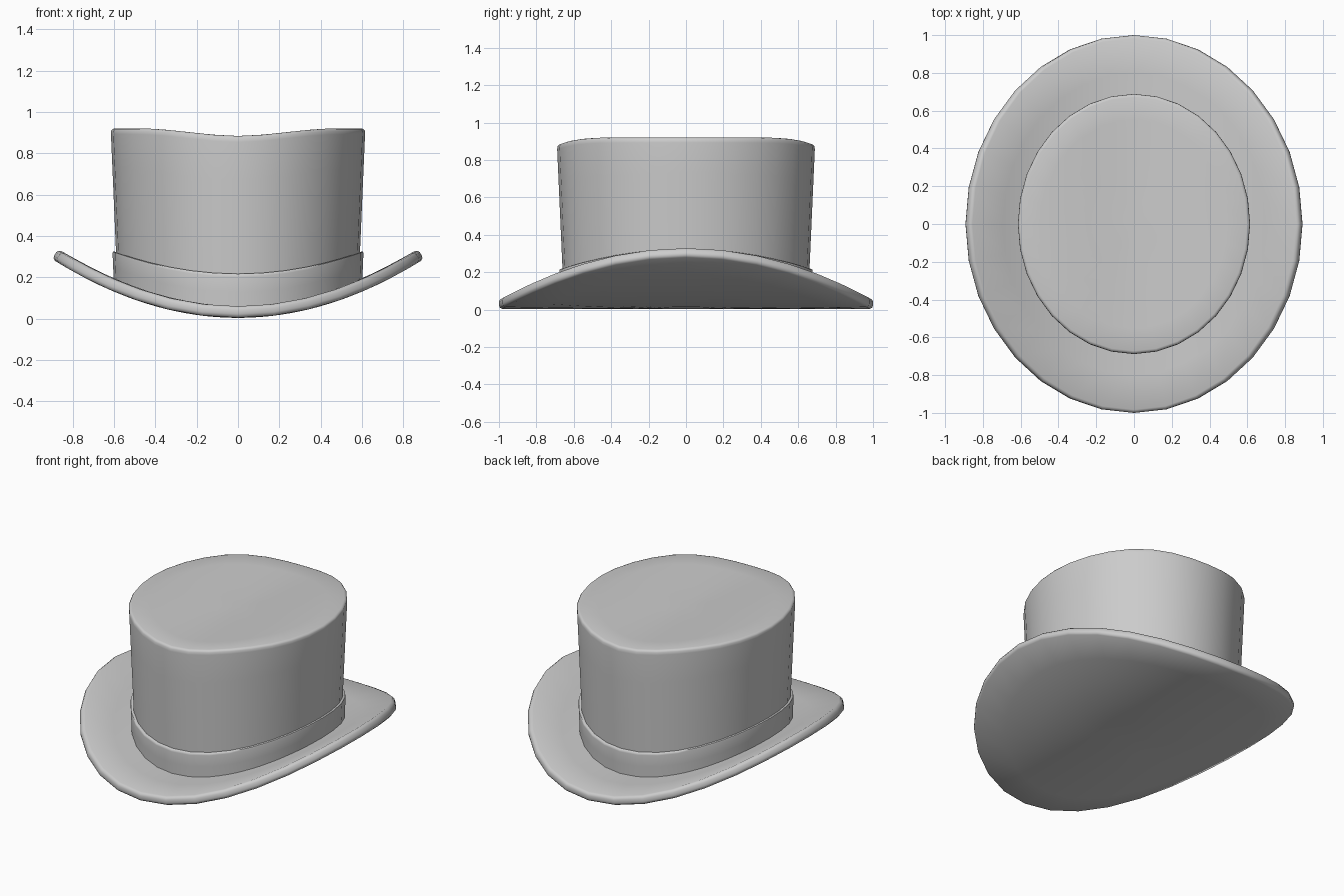
import bpy, bmesh, math
from mathutils import Vector

if "Cube" in bpy.data.objects:
    bpy.data.objects.remove(bpy.data.objects["Cube"])

SEGS = 32
CURL = 0.352          # sideways upward curl of the brim: z = CURL * x^2


def loft(name, rings, place, start=None, end=None):
    """Skin elliptical rings (rx, ry, h); start/end are optional centre heights."""
    bm = bmesh.new()
    loops = []
    for rx, ry, h in rings:
        loop = []
        for i in range(SEGS):
            a = 2 * math.pi * i / SEGS
            loop.append(bm.verts.new(place(rx * math.cos(a), ry * math.sin(a), h)))
        loops.append(loop)
    for lo, hi in zip(loops, loops[1:]):
        for i in range(SEGS):
            j = (i + 1) % SEGS
            bm.faces.new((lo[i], lo[j], hi[j], hi[i]))
    for loop, h in ((loops[0], start), (loops[-1], end)):
        if h is not None:
            c = bm.verts.new(place(0, 0, h))
            for i in range(SEGS):
                bm.faces.new((loop[i], loop[(i + 1) % SEGS], c))
    bmesh.ops.recalc_face_normals(bm, faces=bm.faces)
    me = bpy.data.meshes.new(name)
    bm.to_mesh(me)
    bm.free()
    ob = bpy.data.objects.new(name, me)
    bpy.context.collection.objects.link(ob)
    bpy.ops.object.select_all(action='DESELECT')
    ob.select_set(True)
    bpy.context.view_layer.objects.active = ob
    bpy.ops.object.shade_smooth_by_angle(angle=math.radians(50))
    return ob


# Brim: thick oval plate curled up at the sides, thickness along the surface normal
def on_brim(x, y, h):
    n = Vector((-2 * CURL * x, 0, 1)).normalized()
    return Vector((x, y, CURL * x * x + 0.004)) + n * h


T = 0.056
edge = [(0.983, 0), (0.995, 0.006), (1, 0.018), (1, T - 0.018), (0.995, T - 0.006), (0.983, T)]
inner = (0.2, 0.4, 0.6, 0.8)
profile = [(s, 0) for s in inner] + edge + [(s, T) for s in reversed(inner)]
loft("brim", [(0.9 * s, s, h) for s, h in profile], on_brim, start=0, end=T)


# Crown: slightly flared, top dips along the centre line; h runs 0 (brim) to 1 (top)
def on_crown(x, y, h):
    t = min(abs(x) / 0.47, 1)
    top = 0.884 + 0.036 * t * t * (3 - 2 * t)
    low = CURL * x * x + 0.03
    return Vector((x, y, low + (top - low) * h))


wall = [(0.583 + 0.033 * h, 0.652 + 0.038 * h, h) for h in (0, 0.25, 0.5, 0.75, 0.965)]
lip = [(0.614, 0.688, 0.985), (0.608, 0.682, 0.996), (0.598, 0.672, 1)]
cap = [(0.616 * s, 0.69 * s, 1) for s in (0.8, 0.6, 0.4, 0.2)]
loft("crown", wall + lip + cap, on_crown, end=1)


# Hat band: strip around the crown that follows the brim, with a softened top edge
def on_band(x, y, h):
    low = CURL * x * x + 0.04
    top = 0.217 + 0.30 * x * x
    return Vector((x, y, low + (top - low) * h))


loft("hat_band", [(0.601, 0.671, 0), (0.604, 0.674, 0.5), (0.607, 0.677, 0.92),
                  (0.605, 0.675, 0.98), (0.600, 0.670, 1), (0.575, 0.645, 1)], on_band)
